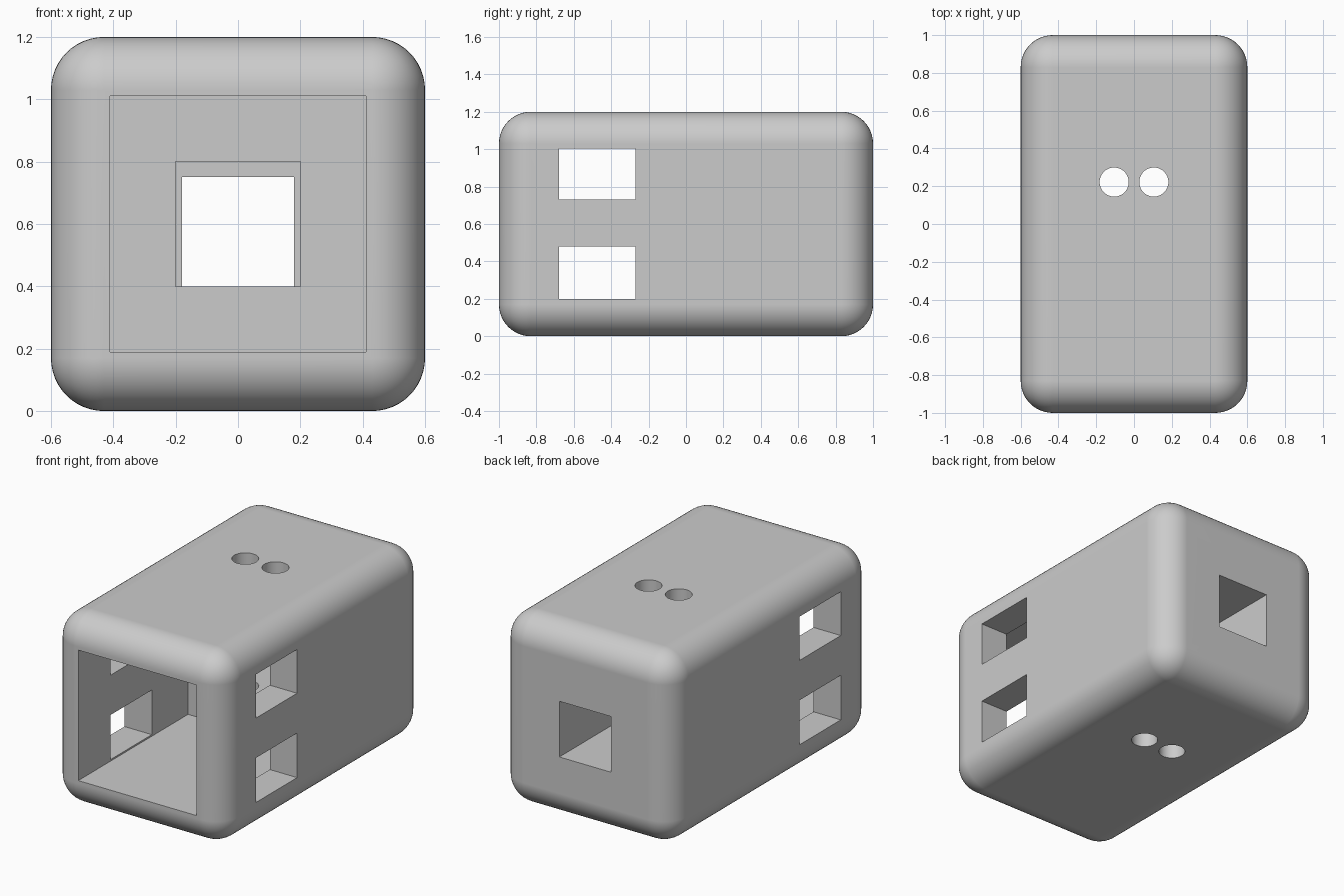
import bpy
import bmesh
import math
from mathutils import Vector

cube = bpy.data.objects.get("Cube")
if cube:
    bpy.data.objects.remove(cube, do_unlink=True)

# One plain grey material
grey = bpy.data.materials.new("plain grey")
grey.use_nodes = True
colour = (0.6, 0.6, 0.6, 1)
grey.diffuse_color = colour
grey.node_tree.nodes["Principled BSDF"].inputs["Base Color"].default_value = colour


def add_object(name, bm):
    mesh = bpy.data.meshes.new(name)
    bm.to_mesh(mesh)
    bm.free()
    mesh.materials.append(grey)
    obj = bpy.data.objects.new(name, mesh)
    bpy.context.collection.objects.link(obj)
    return obj


def box_mesh(low, high):
    low, high = Vector(low), Vector(high)
    bm = bmesh.new()
    bmesh.ops.create_cube(bm, size=1)
    bmesh.ops.scale(bm, vec=high - low, verts=bm.verts)
    bmesh.ops.translate(bm, vec=(low + high) / 2, verts=bm.verts)
    return bm


# Rounded outer shell
bm = box_mesh((-0.6, -1, 0), (0.6, 1, 1.2))
bmesh.ops.bevel(bm, geom=bm.edges[:], offset=0.17, segments=12,
                profile=0.5, affect='EDGES', clamp_overlap=True)
housing = add_object("housing", bm)

# Front chamber, middle channel and rear port
cutters = [
    add_object("front_chamber_cutter", box_mesh((-0.41, -1.2, 0.19), (0.41, 0.09, 1.01))),
    add_object("channel_cutter", box_mesh((-0.2, 0, 0.4), (0.2, 0.47, 0.8))),
    add_object("rear_port_cutter", box_mesh((-0.18, 0.4, 0.4), (0.18, 1.2, 0.75))),
]

# Side windows, cut through both walls
for name, bottom, top in (("lower", 0.2, 0.48), ("upper", 0.73, 1.005)):
    cutters.append(add_object(name + "_window_cutter",
                              box_mesh((-0.8, -0.68, bottom), (0.8, -0.27, top))))

# Pair of round holes from top to bottom
for name, x in (("right", -0.105), ("left", 0.105)):
    bm = bmesh.new()
    bmesh.ops.create_cone(bm, cap_ends=True, segments=48, radius1=0.077,
                          radius2=0.077, depth=2)
    bmesh.ops.translate(bm, vec=(x, 0.222, 0.6), verts=bm.verts)
    cutters.append(add_object(name + "_round_hole_cutter", bm))

bpy.ops.object.select_all(action='DESELECT')
housing.select_set(True)
bpy.context.view_layer.objects.active = housing
for cutter in cutters:
    mod = housing.modifiers.new(cutter.name, 'BOOLEAN')
    mod.operation = 'DIFFERENCE'
    mod.solver = 'EXACT'
    mod.object = cutter
    bpy.ops.object.modifier_apply(modifier=mod.name)
    bpy.data.objects.remove(cutter, do_unlink=True)

# Smooth rounded edges, crisp openings
bpy.ops.object.shade_smooth_by_angle(angle=math.radians(30))
weighted = housing.modifiers.new("even shading", 'WEIGHTED_NORMAL')
weighted.keep_sharp = True
